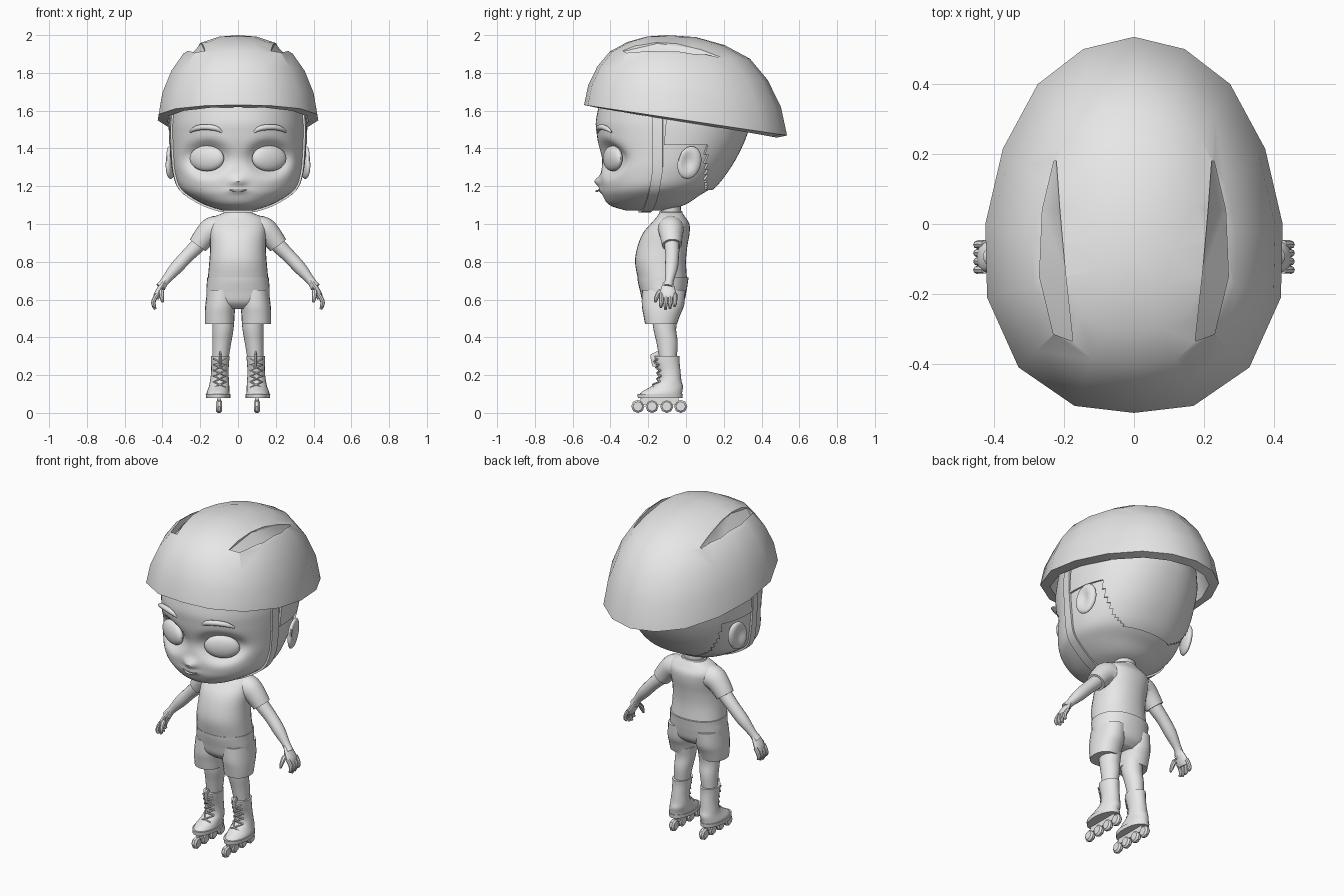
import bpy, bmesh, math
from mathutils import Vector, Matrix
from mathutils.bvhtree import BVHTree

if "Cube" in bpy.data.objects:
    bpy.data.objects.remove(bpy.data.objects["Cube"])

grey = bpy.data.materials.new("plain_grey")
grey.diffuse_color = (0.8, 0.8, 0.8, 1)
grey.use_nodes = True
grey.node_tree.nodes["Principled BSDF"].inputs["Base Color"].default_value = grey.diffuse_color


def finish(ob, angle=40):
    for p in ob.data.polygons:
        p.use_smooth = True
    ob.data.set_sharp_from_angle(angle=math.radians(angle))


def make(name, bm, mirror=False, angle=40):
    bmesh.ops.remove_doubles(bm, verts=bm.verts, dist=0.0002)
    bmesh.ops.recalc_face_normals(bm, faces=bm.faces)
    me = bpy.data.meshes.new(name)
    bm.to_mesh(me)
    bm.free()
    me.materials.append(grey)
    ob = bpy.data.objects.new(name, me)
    bpy.context.collection.objects.link(ob)
    finish(ob, angle)
    if mirror:
        ob.modifiers.new("mirror", 'MIRROR').use_mirror_merge = False
    return ob


def bake(ob, angle=40):
    dg = bpy.context.evaluated_depsgraph_get()
    ob.data = bpy.data.meshes.new_from_object(ob.evaluated_get(dg))
    ob.modifiers.clear()
    finish(ob, angle)


def shell(ob, thickness, offset):
    m = ob.modifiers.new("shell", 'SOLIDIFY')
    m.thickness, m.offset = thickness, offset


def resample(rows, k):
    """Smooth curve through rows of numbers."""
    out = []
    for i in range(len(rows) - 1):
        a, b, c, d = (rows[max(0, min(len(rows) - 1, i + j))] for j in (-1, 0, 1, 2))
        for s in range(k):
            t = s / k
            out.append(tuple(q + 0.5 * t * (r - p + t * (2 * p - 5 * q + 4 * r - w + t * (3 * (q - r) + w - p)))
                             for p, q, r, w in zip(a, b, c, d)))
    return out + [tuple(rows[-1])]


def skin(rings, caps=True, closed=True):
    bm = bmesh.new()
    vs = [[bm.verts.new(p) for p in r] for r in rings]
    n = len(vs[0])
    for a, b in zip(vs, vs[1:]):
        for i in range(n if closed else n - 1):
            j = (i + 1) % n
            bm.faces.new((a[i], a[j], b[j], b[i]))
    if caps:
        bm.faces.new(vs[0])
        bm.faces.new(vs[-1])
    return bm


def loft(name, rows, n=24, k=4, p=2.0, mirror=False):
    """Level rings given as x, y, z, half width, half depth."""
    def pt(r, a):
        c, s = math.cos(a), math.sin(a)
        f = lambda v: math.copysign(abs(v) ** (2 / p), v)
        return (r[0] + r[3] * f(c), r[1] + r[4] * f(s), r[2])
    rings = [[pt(r, 2 * math.pi * i / n) for i in range(n)] for r in resample(rows, k)]
    return make(name, skin(rings), mirror)


def tube(name, rows, n=12, k=4, flat=1.0, mirror=True):
    """Round limb along points given as x, y, z, radius."""
    rows = resample(rows, k)
    pts = [Vector(r[:3]) for r in rows]
    rings = []
    for i, r in enumerate(rows):
        t = (pts[min(i + 1, len(pts) - 1)] - pts[max(i - 1, 0)]).normalized()
        u = Vector((0, 1, 0)) if abs(t.y) < 0.8 else Vector((0, 0, 1))
        u = (u - t * u.dot(t)).normalized()
        w = t.cross(u)
        rings.append([pts[i] + r[3] * (u * math.cos(a) + w * flat * math.sin(a))
                      for a in (2 * math.pi * j / n for j in range(n))])
    return make(name, skin(rings), mirror)


def ball(name, loc, size, rot=(0, 0, 0), mirror=True, seg=24):
    bm = bmesh.new()
    m = Matrix.Translation(loc)
    for ang, ax in zip(rot, 'XYZ'):
        m = m @ Matrix.Rotation(math.radians(ang), 4, ax)
    bmesh.ops.create_uvsphere(bm, u_segments=seg, v_segments=seg // 2, radius=1,
                              matrix=m @ Matrix.Diagonal((*size, 1)))
    return make(name, bm, mirror)


# Head, with eye sockets, nose and lips pushed into the face
spans = [(1.072, -.32, -.12, .08), (1.10, -.405, -.01, .17), (1.15, -.44, .07, .26),
         (1.20, -.45, .145, .312), (1.28, -.455, .21, .337), (1.37, -.458, .265, .348),
         (1.47, -.472, .31, .354), (1.56, -.475, .33, .352), (1.70, -.43, .30, .33),
         (1.82, -.30, .18, .23), (1.87, -.12, .02, .06)]
head = loft("head", [(0, (f + b) / 2, z, w, (b - f) / 2) for z, f, b, w in spans], n=96, k=6, p=2.15)


def bump(x, z, cx, cz, rx, rz, e=2):
    return math.exp(-(((x - cx) / rx) ** 2 + ((z - cz) / rz) ** 2) ** (e / 2))


for v in head.data.vertices:
    x, y, z = v.co
    if y < -0.15:
        v.co.y += (0.06 * bump(abs(x), z, .165, 1.345, .11, .085, 4)
                   - 0.035 * bump(x, z, 0, 1.225, .035, .026)
                   - 0.014 * bump(x, z, 0, 1.178, .045, .014)
                   + 0.012 * bump(x, z, 0, 1.33, .05, .07))
finish(head)
surface = BVHTree.FromObject(head, bpy.context.evaluated_depsgraph_get())

# Facial features
ball("eye", (.165, -.388, 1.347), (.10, .034, .068), (0, 0, 25))
tube("eyebrow", [(.085, -.462, 1.487, .006), (.12, -.463, 1.507, .014), (.18, -.445, 1.513, .015),
                 (.225, -.42, 1.505, .013), (.255, -.395, 1.487, .005)])
tube("mouth", [(-.045, -.457, 1.18, .003), (0, -.473, 1.174, .006), (.045, -.457, 1.18, .003)], mirror=False)

# Ears with a hollow middle
ear = ball("ear", (.36, .018, 1.325), (.026, .065, .088), (-15, 0, 18))
for v in ear.data.vertices:
    if v.co.x > .36:
        v.co.x -= 0.03 * math.exp(-((v.co.y - .01) / .035) ** 2 - ((v.co.z - 1.33) / .05) ** 2)
finish(ear)

# Hair shell over the back of the head
bm = bmesh.new()
bm.from_mesh(head.data)
drop = [f for f in bm.faces if not ((f.calc_center_median().y > .10 and f.calc_center_median().z > 1.19)
        or (f.calc_center_median().z > 1.42 and f.calc_center_median().y > -.11))]
bmesh.ops.delete(bm, geom=drop, context='FACES')
hair = make("hair", bm)
shell(hair, .012, 1)
bake(hair)

# Chin strap wrapped around the jaw
strap_rings = []
for i in range(49):
    a = math.radians(-125 + 250 * i / 48)
    d = Vector((math.sin(a), 0, -math.cos(a)))
    y0 = -.225 + .075 * min(1, abs(a) / 1.3)
    ring = []
    for dy in (-.027, 0, .027):
        c = Vector((0, y0 + dy, 1.38))
        hit = surface.ray_cast(c + d, -d)[0]
        ring.append((hit or c + d * .3) + d * .004)
    strap_rings.append(ring)
strap = make("chin_strap", skin(strap_rings, caps=False, closed=False))
shell(strap, .014, 0)
bake(strap)

# Helmet dome above a tilted rim
half = [(0, .535), (.145, .50), (.275, .40), (.375, .215), (.425, 0), (.42, -.21), (.33, -.41), (.17, -.52), (0, -.54)]
outline = half + [(-x, y) for x, y in half[-2:0:-1]]
levels = [(1, 0), (.95, .28), (.84, .55), (.69, .765), (.48, .90), (.24, .98), (0, 1)]
dome = []
for s, h in levels:
    dome.append([(x * s, -.1 + (y + .1) * s, (1.63 - .15 * (y + .54)) * (1 - h) + 2 * h) for x, y in outline])
helmet = make("helmet", skin(dome, caps=False))
tree = BVHTree.FromObject(helmet, bpy.context.evaluated_depsgraph_get())
shell(helmet, .055, -1)

# Slanted vents cut into the dome
vents = [(.175, -.335, .23, -.315), (.195, -.15, .27, -.15), (.212, .04, .262, .04), (.222, .18, .229, .18)]


def top(x, y):
    return tree.ray_cast(Vector((x, y, 3)), Vector((0, 0, -1)))[0].z


for side in (1, -1):
    rings = []
    for xi, yi, xo, yo in vents:
        rings.append([(side * xi, yi, top(xi, yi) - .004), (side * xo, yo, top(xo, yo) - .04),
                      (side * xo, yo, 2.2), (side * xi, yi, 2.2)])
    cutter = make("vent_cutter", skin(rings))
    cutter.hide_render = True
    cutter.hide_set(True)
    b = helmet.modifiers.new("vent", 'BOOLEAN')
    b.operation, b.solver, b.object = 'DIFFERENCE', 'EXACT', cutter
bake(helmet, 35)
for ob in [o for o in bpy.data.objects if o.name.startswith("vent_cutter")]:
    bpy.data.objects.remove(ob)

# Neck and shirt
loft("neck", [(0, -.08, 1.0, .068, .055), (0, -.08, 1.06, .062, .052), (0, -.085, 1.14, .07, .06)])
loft("collar", [(0, -.08, 1.035, .082, .066), (0, -.08, 1.068, .072, .06)], k=1)
loft("shirt", [(0, -.125, .712, .16, .13), (0, -.135, .80, .152, .135), (0, -.125, .88, .147, .132),
               (0, -.105, .95, .15, .124), (0, -.085, 1.0, .15, .103), (0, -.08, 1.035, .128, .077),
               (0, -.08, 1.06, .075, .06)], n=32, p=2.2)
tube("sleeve", [(.09, -.08, .975, .07), (.135, -.08, .97, .068), (.175, -.078, .935, .06), (.212, -.075, .888, .052)], n=20)

# Arms and hands
tube("arm", [(.16, -.078, .95, .04), (.21, -.075, .89, .04), (.27, -.073, .83, .036), (.33, -.078, .765, .034),
             (.385, -.088, .70, .023), (.41, -.095, .665, .026)], n=16)
tube("palm", [(.385, -.09, .70, .02), (.405, -.095, .67, .034), (.425, -.095, .63, .042), (.435, -.095, .605, .034)],
     n=16, flat=.45)
for i in range(4):
    y, drop_z = -.13 + .024 * i, (.012, 0, .004, .018)[i]
    tube("finger", [(.426, y, .63, .012), (.444, y, .60, .012), (.448, y - .002, .575, .011),
                    (.438, y - .003, .548 + drop_z, .007)], n=8, k=3)
tube("thumb", [(.405, -.11, .66, .014), (.405, -.142, .635, .014), (.402, -.158, .605, .011), (.398, -.162, .585, .006)],
     n=8, k=3)

# Shorts
loft("shorts_seat", [(0, -.12, .55, .11, .07), (0, -.12, .585, .16, .108), (0, -.12, .64, .168, .122),
                     (0, -.122, .69, .165, .132), (0, -.122, .718, .164, .136)], n=32, p=2.2)
loft("shorts_leg", [(.088, -.118, .65, .075, .115), (.093, -.122, .57, .08, .112), (.097, -.128, .52, .079, .098),
                    (.098, -.132, .47, .077, .085)], p=2.2, mirror=True)

# Legs
loft("leg", [(.077, -.112, .50, .058, .068), (.08, -.112, .44, .056, .06), (.086, -.1, .37, .05, .056),
             (.093, -.095, .28, .042, .045)], mirror=True)

# Skate boots, soles and tongues
boot = [(.105, -.137, .088, .062, .115), (.105, -.128, .11, .06, .108), (.10, -.10, .14, .054, .084),
        (.098, -.085, .17, .05, .061), (.096, -.088, .22, .046, .059), (.095, -.098, .27, .048, .064),
        (.094, -.10, .302, .05, .067)]
loft("boot", boot, mirror=True)
loft("sole", [(.105, -.137, .078, .064, .118), (.105, -.137, .1, .066, .12)], k=1, mirror=True)
tube("boot_tongue", [(.094, -.15, .25, .028), (.094, -.16, .295, .028), (.094, -.17, .318, .02)], flat=.25)

# Crossed laces on the boot fronts
eyelets = [(.135, -.102, .086), (.165, -.087, .063), (.195, -.086, .06), (.225, -.089, .06),
           (.255, -.095, .063), (.285, -.1, .066)]
for (z0, y0, r0), (z1, y1, r1) in zip(eyelets, eyelets[1:]):
    for s in (-.032, .032):
        tube("lace", [(.097 - s, y0 - .78 * r0, z0, .005), (.097, (y0 + y1 - r0 - r1) / 2 - .006, (z0 + z1) / 2, .005),
                      (.097 + s, y1 - .78 * r1, z1, .005)], n=6, k=3)

# Skate frames and wheels
bm = bmesh.new()
bmesh.ops.create_cube(bm, size=1, matrix=Matrix.Translation((.10, -.14, .062)) @ Matrix.Diagonal((.022, .2, .035, 1)))
make("skate_frame", bm, True)
for y in (-.255, -.18, -.102, -.028):
    bm = bmesh.new()
    bmesh.ops.create_cone(bm, cap_ends=True, segments=8, radius1=.035, radius2=.035, depth=.032,
                          matrix=Matrix.Translation((.10, y, .0345)) @ Matrix.Rotation(math.pi / 2, 4, 'Y'))
    bmesh.ops.bevel(bm, geom=[e for e in bm.edges if abs(e.verts[0].co.x - e.verts[1].co.x) < 1e-4],
                    offset=.009, segments=1, affect='EDGES')
    make("wheel", bm, True)
